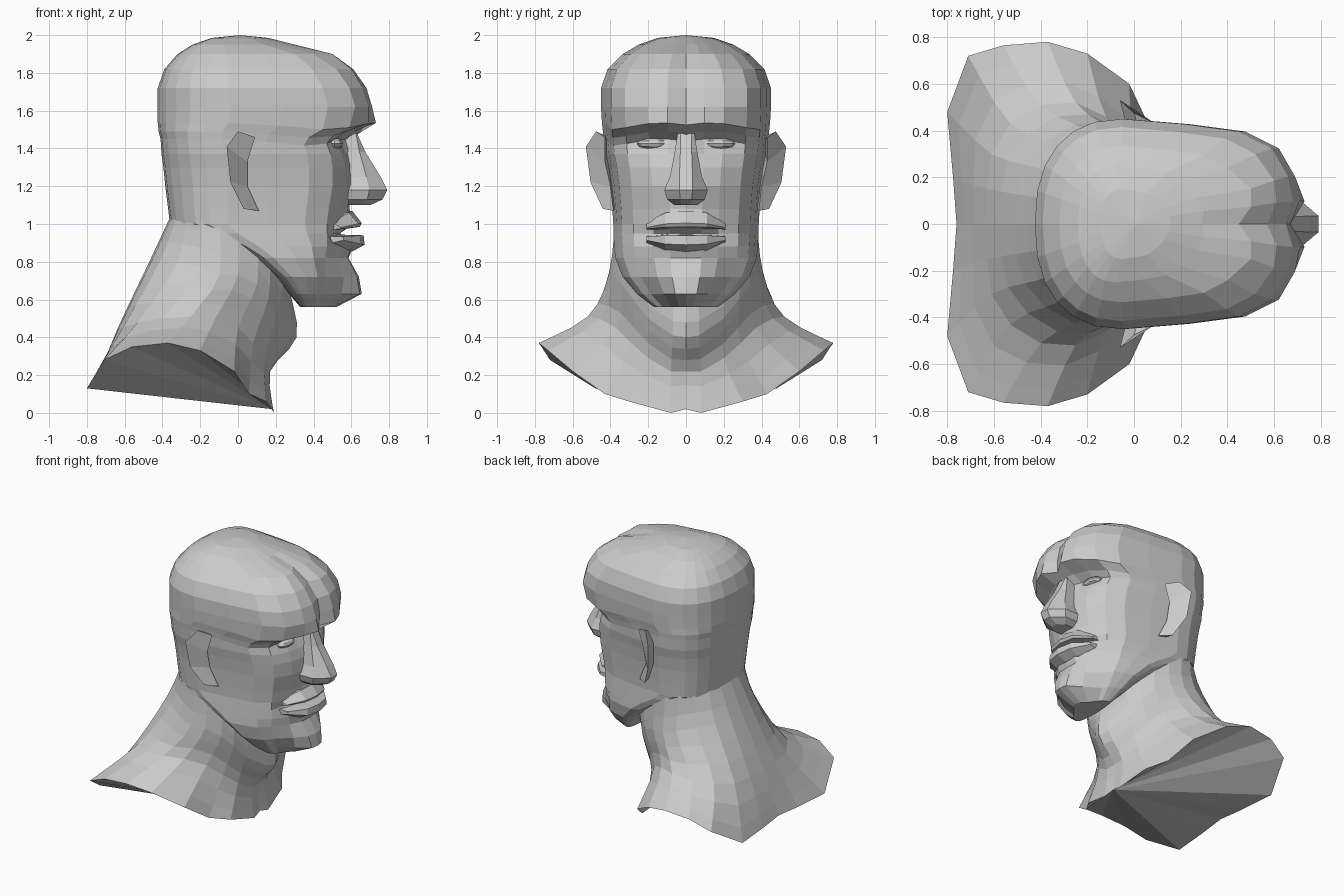
import bpy, bmesh, math
from mathutils import Vector

if "Cube" in bpy.data.objects:
    bpy.data.objects.remove(bpy.data.objects["Cube"])


def finish(name, bm):
    bmesh.ops.recalc_face_normals(bm, faces=bm.faces)
    me = bpy.data.meshes.new(name)
    bm.to_mesh(me)
    bm.free()
    ob = bpy.data.objects.new(name, me)
    bpy.context.collection.objects.link(ob)
    return ob


def fan(bm, ring, hub):
    """Close a ring with triangles meeting at one vertex."""
    n = len(ring)
    for i in range(n):
        a, b = ring[i], ring[(i + 1) % n]
        if hub not in (a, b):
            bm.faces.new((hub, a, b))


def loft(name, rings, bottom=None, top=None):
    """Skin closed rings; caps fan to a given point or to the first vertex."""
    bm = bmesh.new()
    vs = [[bm.verts.new(p) for p in r] for r in rings]
    for a, b in zip(vs, vs[1:]):
        n = len(a)
        for i in range(n):
            j = (i + 1) % n
            bm.faces.new((a[i], a[j], b[j], b[i]))
    for ring, hub in ((vs[0], bottom), (vs[-1], top)):
        fan(bm, ring, bm.verts.new(hub) if hub else ring[0])
    return finish(name, bm)


def mirror_ring(half):
    """Half ring from front centre to back centre -> full ring."""
    return half + [(x, -y, z) for x, y, z in half[-2:0:-1]]


def refine(rings, steps):
    """Insert smoothly curved rings between the given ones."""
    out = []
    for i in range(len(rings) - 1):
        quad = [rings[max(0, min(len(rings) - 1, i + k))] for k in (-1, 0, 1, 2)]
        for s in range(steps):
            t, ring = s / steps, []
            for pts in zip(*quad):
                a, b, c, d = map(Vector, pts)
                ring.append(tuple(b + .5 * t * (c - a + t * (
                    2 * a - 5 * b + 4 * c - d + t * (3 * (b - c) + d - a)))))
            out.append(ring)
    return out + [rings[-1]]


# Head: z, front x at four columns out from the centre, half width, back x
rows = [
    (0.56, .52, .50, .46, .42, .17, .33),
    (0.63, .655, .645, .55, .44, .26, .27),
    (0.72, .64, .63, .56, .46, .335, .18),
    (0.82, .585, .58, .54, .46, .375, .03),
    (0.88, .61, .60, .54, .47, .38, -.10),
    (0.95, .54, .54, .50, .47, .385, -.28),
    (1.00, .61, .60, .53, .47, .385, -.36),
    (1.08, .59, .58, .54, .48, .39, -.37),
    (1.20, .60, .60, .57, .50, .40, -.385),
    (1.30, .60, .59, .57, .50, .415, -.395),
    (1.37, .60, .57, .55, .49, .43, -.405),
    (1.45, .60, .54, .51, .47, .435, -.41),
    (1.49, .64, .61, .57, .50, .44, -.42),
    (1.535, .67, .73, .69, .59, .445, -.425),
    (1.62, .67, .71, .69, .62, .45, -.425),
    (1.72, .65, .68, .66, .59, .45, -.425),
    (1.82, .57, .61, .60, .52, .415, -.39),
    (1.90, .45, .50, .50, .40, .335, -.32),
    (1.95, .29, .30, .27, .20, .25, -.24),
    (1.985, .16, .15, .13, .09, .15, -.14)]


def head_ring(row):
    z, xs, w, back = row[0], row[1:5], row[5], row[6]
    cx = back + .37 * (xs[3] - back)
    drop = .035 if 1.44 < z < 1.6 else 0      # brow sags toward the temples
    half = [(x, w * k, z - drop * d)
            for x, k, d in zip(xs, (0, .22, .45, .72), (.3, 0, .1, .7))]
    half += [(cx + f * (xs[3] - cx), w * k, z - drop * d)
             for f, k, d in ((.78, .88, 1), (.42, .95, .4), (0, 1, 0))]
    for i in range(1, 7):
        a = math.pi / 2 * i / 6
        s, c = math.sin(a) ** .85, max(math.cos(a), 0) ** .85
        half.append((cx - (cx - back) * s, w * c if i < 6 else 0, z))
    return mirror_ring(half)


head = loft("head_and_neck", [head_ring(r) for r in rows], top=(.01, 0, 2.0))

# Neck: half rings from the shoulder rim up into the skull
neck = [
    [(.18, 0, .02), (.19, .08, 0), (.15, .30, .06), (.06, .43, .10), (-.02, .60, .22),
     (-.20, .73, .33), (-.37, .78, .37), (-.56, .765, .35), (-.71, .72, .28),
     (-.80, .48, .13), (-.775, .2, .13), (-.76, 0, .14)],
    [(.17, 0, .22), (.17, .08, .22), (.14, .20, .29), (.08, .29, .37), (0, .37, .45),
     (-.12, .46, .50), (-.25, .52, .51), (-.40, .51, .50), (-.53, .43, .48),
     (-.61, .30, .45), (-.63, .15, .45), (-.64, 0, .44)],
    [(.31, 0, .40), (.28, .07, .41), (.20, .20, .50), (.16, .28, .60), (.10, .34, .68),
     (0, .385, .73), (-.10, .41, .73), (-.20, .40, .77), (-.32, .335, .80),
     (-.41, .24, .81), (-.45, .12, .82), (-.46, 0, .82)],
    [(.28, 0, .62), (.27, .07, .62), (.24, .20, .68), (.17, .30, .80), (.10, .34, .90),
     (0, .37, .98), (-.10, .375, 1.02), (-.20, .35, 1.04), (-.27, .29, 1.04),
     (-.325, .20, 1.04), (-.35, .10, 1.04), (-.358, 0, 1.04)]]
parts = [loft("neck", refine([mirror_ring(h) for h in neck], 3))]

# Nose: z, ridge x, ridge half width, base half width
nose = [(1.10, .70, .025, .06), (1.13, .765, .03, .10), (1.18, .79, .035, .115),
        (1.25, .755, .035, .085), (1.38, .675, .03, .06), (1.48, .63, .03, .045)]
parts.append(loft("nose", [
    [(x, -r, z), (x, r, z), (x * .45 + .34, b, z), (.52, b, z),
     (.52, -b, z), (x * .45 + .34, -b, z)] for z, x, r, b in nose]))


# Lips: one side profile (x offset, z) swept across the mouth
def lip(name, profile, mid_z):
    sweep = [(-.21, -.11, .4), (-.11, -.02, .9), (0, 0, 1), (.11, -.02, .9), (.21, -.11, .4)]
    return loft(name, [[(.665 + dx + px, y, mid_z + (z - mid_z) * k) for px, z in profile]
                       for y, dx, k in sweep])


parts.append(lip("upper_lip", [(-.16, 1.07), (-.06, 1.07), (-.01, 1.005),
                               (-.02, .985), (-.16, .965)], .965))
parts.append(lip("lower_lip", [(-.16, .945), (0, .94), (.005, .89),
                               (-.06, .855), (-.16, .83)], .93))

for s, side in ((1, "left"), (-1, "right")):
    # Ears: attached front edge, flared rim, and back edge
    front = [(.09, .43, 1.46), (.05, .43, 1.33), (.05, .40, 1.20), (.11, .385, 1.07)]
    rim = [(.00, .475, 1.49), (-.06, .53, 1.41), (-.04, .505, 1.22), (.03, .44, 1.08)]
    back = [(.02, .41, 1.46), (-.03, .41, 1.38), (-.01, .39, 1.22), (.04, .37, 1.09)]
    parts.append(loft(side + "_ear", [[(x, s * y, z) for x, y, z in r]
                                      for r in zip(front, rim, back)]))

    # Eyes: narrow faceted balls under the heavy brow
    bm = bmesh.new()
    bmesh.ops.create_uvsphere(bm, u_segments=10, v_segments=6, radius=1)
    bmesh.ops.scale(bm, vec=(.05, .09, .03), verts=bm.verts)
    bmesh.ops.translate(bm, vec=(.51, s * .17, 1.425), verts=bm.verts)
    parts.append(finish(side + "_eye", bm))

# Fuse every part into one clean outer skin
bpy.context.view_layer.objects.active = head
for part in parts:
    mod = head.modifiers.new("fuse", 'BOOLEAN')
    mod.operation, mod.solver, mod.object = 'UNION', 'EXACT', part
    bpy.ops.object.modifier_apply(modifier=mod.name)
    bpy.data.objects.remove(part)
